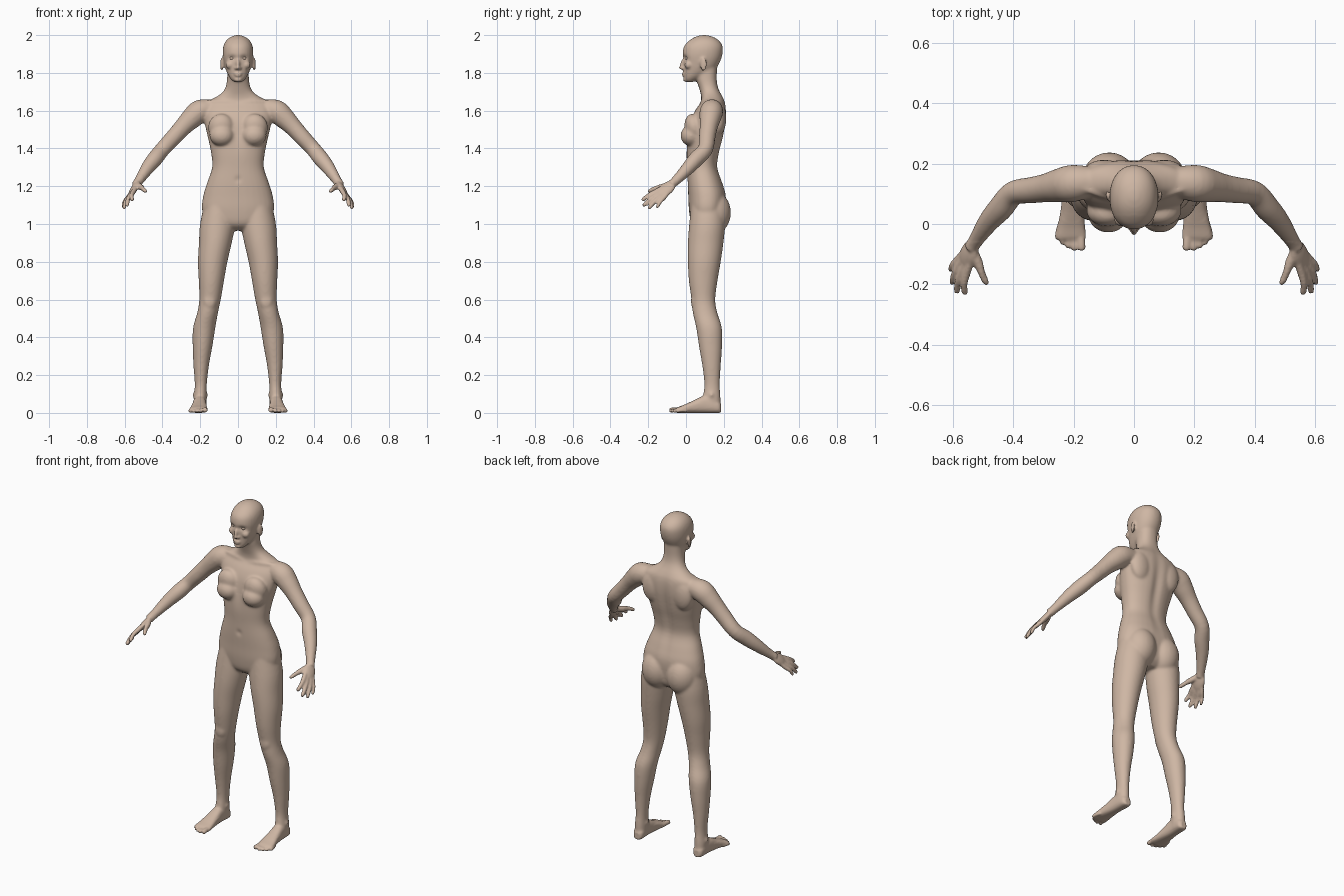
import bpy, bmesh, math
from mathutils import Vector, Matrix

skin_mat = bpy.data.materials.new("skin")
skin_mat.diffuse_color = (0.62, 0.47, 0.37, 1)
bm = bmesh.new()


def spline(rows, n=4):
    """Catmull-Rom interpolation of rows of any length."""
    p = [Vector(r) for r in rows]
    out = []
    for i in range(len(p) - 1):
        a, b, c, d = p[max(i - 1, 0)], p[i], p[i + 1], p[min(i + 2, len(p) - 1)]
        for k in range(n):
            t = k / n
            out.append(0.5 * (2 * b + (c - a) * t + (2 * a - 5 * b + 4 * c - d) * t * t
                              + (3 * b - a - 3 * c + d) * t ** 3))
    return out + [p[-1]]


def oval(n=2.0, seg=32):
    pts = []
    for i in range(seg):
        a = 2 * math.pi * i / seg
        c, s = math.cos(a), math.sin(a)
        pts.append((math.copysign(abs(c) ** (2 / n), c), math.copysign(abs(s) ** (2 / n), s)))
    return pts


def loft(loops):
    vs = [[bm.verts.new(co) for co in loop] for loop in loops]
    n = len(vs[0])
    for a, b in zip(vs, vs[1:]):
        for i in range(n):
            bm.faces.new((a[i], a[(i + 1) % n], b[(i + 1) % n], b[i]))
    bm.faces.new(vs[0])
    bm.faces.new(vs[-1])


def column(rows, n=2.0):
    """Rows of z, centre x, centre y, half width, half depth."""
    loft([[(cx + rx * c, cy + ry * s, z) for c, s in oval(n)]
          for z, cx, cy, rx, ry in spline(rows)])


def trunk(rows, n=2.0):
    """Rows of z, half width, front y, back y."""
    column([(z, 0, (f + b) / 2, w, (b - f) / 2) for z, w, f, b in rows], n)


def tube(rows):
    """Rows of x, y, z, radius."""
    p = spline(rows)
    loops = []
    for i, q in enumerate(p):
        t = (p[min(i + 1, len(p) - 1)].xyz - p[max(i - 1, 0)].xyz).normalized()
        u = t.cross(Vector((0, 0, 1))).normalized()
        v = t.cross(u)
        loops.append([q.xyz + q[3] * (c * u + s * v) for c, s in oval(2, 20)])
    loft(loops)


def blob(co, r, rot=None):
    m = Matrix.Translation(co) @ (rot or Matrix()) @ Matrix.Diagonal((*r, 1))
    bmesh.ops.create_uvsphere(bm, u_segments=24, v_segments=16, radius=1, matrix=m)


# Leg
column([(1.12, .095, .115, .08, .085), (1.0, .108, .112, .093, .095), (.9, .120, .104, .087, .094),
        (.8, .134, .097, .078, .087), (.7, .141, .091, .067, .076), (.6, .148, .092, .057, .063),
        (.53, .161, .101, .055, .065), (.45, .179, .122, .059, .068), (.35, .188, .130, .052, .061),
        (.25, .195, .135, .041, .049), (.15, .197, .138, .032, .041), (.08, .200, .136, .034, .047),
        (.02, .200, .140, .031, .043)])
blob((.150, .046, .59), (.034, .02, .045))
for dx in (-.03, .032):
    blob((.199 + dx, .135, .095), (.01, .014, .016))

# Foot: rows of y, centre x, half width, top z
loft([[(cx + w * c, y, zt / 2 * (1 + s)) for c, s in oval(2.6)] for y, cx, w, zt in spline(
    [(.186, .2, .016, .045), (.168, .2, .031, .065), (.10, .203, .034, .09), (.04, .205, .039, .066),
     (-.01, .208, .046, .043), (-.04, .209, .050, .032), (-.052, .21, .047, .026)])])
for x0, x1, y, r in ((.176, .174, -.088, .0135), (.197, .198, -.089, .0105), (.213, .217, -.081, .010),
                     (.228, .236, -.069, .0095), (.243, .253, -.052, .0095)):
    tube([(x0, y + .055, r + .003, r), (x1, y + .02, r + .003, r * .95), (x1, y + .006, r, r * .95),
          (x1, y, r * .9, r * .55)])

# Arm
tube([(.13, .142, 1.61, .048), (.20, .135, 1.597, .062), (.245, .128, 1.56, .057),
      (.29, .120, 1.515, .048), (.34, .112, 1.46, .044), (.40, .102, 1.395, .041),
      (.44, .055, 1.345, .042), (.48, .01, 1.295, .036), (.525, -.055, 1.228, .025),
      (.54, -.08, 1.207, .024)])

# Hand: palm, four fingers and thumb
along = Vector((.34, -.70, -.63)).normalized()
back = along.cross(Vector((.46, .76, -.46))).normalized()
across = back.cross(along)
frame = Matrix((along, across, back)).transposed().to_4x4()
wrist, knuckle = Vector((.532, -.07, 1.215)), Vector((.568, -.135, 1.157))
blob(wrist.lerp(knuckle, .5), (.06, .037, .017), frame)
for t, tip, r in ((-.031, (.562, -.233, 1.125), .0115), (-.010, (.589, -.228, 1.096), .0115),
                  (.011, (.605, -.199, 1.082), .011), (.030, (.610, -.155, 1.087), .0098)):
    k, tip = knuckle + across * t, Vector(tip)
    root = wrist + across * t * .5
    tube([(*root.lerp(k, .3), r * .8), (*k, r * 1.15), (*(k.lerp(tip, .5) + back * .007), r),
          (*k.lerp(tip, .92), r * .9), (*tip, r * .5)])
tube([(.534, -.085, 1.21, .014), (.518, -.125, 1.197, .016), (.503, -.165, 1.187, .0125),
      (.490, -.194, 1.174, .0115), (.487, -.203, 1.170, .006)])

# Breast, buttock, shoulder blade, collar bone
blob((.085, .028, 1.468), (.066, .057, .056))
blob((.088, .045, 1.51), (.07, .052, .075), Matrix.Rotation(.25, 4, 'X'))
blob((.082, .145, 1.06), (.092, .093, .115))
blob((.10, .175, 1.56), (.065, .038, .09))
tube([(.02, .085, 1.638, .012), (.09, .092, 1.648, .011), (.18, .125, 1.645, .012)])

# Side of face: ear, nostril, cheek
blob((.086, .092, 1.846), (.007, .018, .036), Matrix.Rotation(-.3, 4, 'Z'))
blob((.010, -.016, 1.824), (.0085, .010, .0075))
blob((.042, .014, 1.842), (.024, .022, .022))

# Mirror all paired parts
dup = bmesh.ops.duplicate(bm, geom=bm.verts[:] + bm.edges[:] + bm.faces[:])["geom"]
for v in dup:
    if isinstance(v, bmesh.types.BMVert):
        v.co.x = -v.co.x

# Torso and neck
trunk([(.965, .06, .07, .16), (1.0, .15, .03, .195), (1.07, .19, .016, .208), (1.15, .184, .012, .212),
       (1.22, .163, .008, .193), (1.30, .137, .006, .168), (1.38, .143, .002, .178),
       (1.46, .16, .004, .198), (1.54, .178, .022, .211), (1.60, .185, .048, .213),
       (1.645, .165, .078, .207), (1.675, .112, .08, .194), (1.70, .080, .075, .180),
       (1.73, .064, .066, .168), (1.77, .058, .054, .163), (1.83, .056, .055, .165)], 2.25)

# Head
trunk([(1.752, .022, .004, .04), (1.765, .036, -.008, .065), (1.785, .050, -.011, .10),
       (1.82, .066, -.012, .155), (1.86, .076, -.014, .181), (1.90, .081, -.018, .193),
       (1.94, .078, -.010, .194), (1.97, .064, .016, .176), (1.99, .040, .047, .146),
       (2.0, .012, .08, .112)], 2.15)

# Nose, lips, chin
blob((0, -.016, 1.846), (.0105, .015, .032), Matrix.Rotation(-.2, 4, 'X'))
blob((0, -.025, 1.828), (.0105, .013, .010))
blob((0, -.012, 1.797), (.022, .010, .006))
blob((0, -.011, 1.786), (.019, .010, .0065))
blob((0, -.001, 1.765), (.022, .014, .014))

# Fuse everything into one skin
bmesh.ops.recalc_face_normals(bm, faces=bm.faces[:])
raw = bpy.data.meshes.new("body_parts")
bm.to_mesh(raw)
bm.free()
body = bpy.data.objects.new("body", raw)
bpy.context.collection.objects.link(body)
mod = body.modifiers.new("fuse", 'REMESH')
mod.mode = 'VOXEL'
mod.voxel_size = 0.006
dg = bpy.context.evaluated_depsgraph_get()
fused = bpy.data.meshes.new_from_object(body.evaluated_get(dg))
body.modifiers.clear()
body.data = fused
fused.materials.clear()
fused.materials.append(skin_mat)

# Pressed-in details: eye sockets, navel, spine groove (centre, spread, push)
dents = [((s * .031, -.006, 1.879), (.014, .03, .009), (0, .012, 0)) for s in (-1, 1)]
dents += [((0, .007, 1.235), (.008, .03, .009), (0, .009, 0)),
          ((0, .21, 1.42), (.018, .05, .14), (0, -.012, 0)),
          ((0, .0, 1.47), (.02, .03, .05), (0, .008, 0))]
for v in fused.vertices:
    for c, spread, push in dents:
        q = sum(((v.co[i] - c[i]) / spread[i]) ** 2 for i in range(3))
        if q < 9:
            v.co += Vector(push) * math.exp(-q / 2)

# Smooth the blends, gently on hands, toes and face
groups = {1.0: [], .2: [], .1: []}
for v in fused.vertices:
    x, y, z = v.co
    fine = abs(x) > .5 and y < -.06 or z < .05
    face = z > 1.755 and (y < .03 or abs(x) > .079)
    groups[.1 if fine else .2 if face else 1.0].append(v.index)
vg = body.vertex_groups.new(name="softness")
for w, ids in groups.items():
    vg.add(ids, w, 'REPLACE')
sm = body.modifiers.new("soften", 'SMOOTH')
sm.factor = 0.5
sm.iterations = 16
sm.vertex_group = "softness"
for p in fused.polygons:
    p.use_smooth = True

# Eyes
for side, name in ((-1, "right_eye"), (1, "left_eye")):
    bpy.ops.mesh.primitive_uv_sphere_add(segments=24, ring_count=16, radius=.013,
                                         location=(side * .031, .010, 1.878))
    eye = bpy.context.object
    eye.name = name
    eye.data.materials.append(skin_mat)
    bpy.ops.object.shade_smooth()
